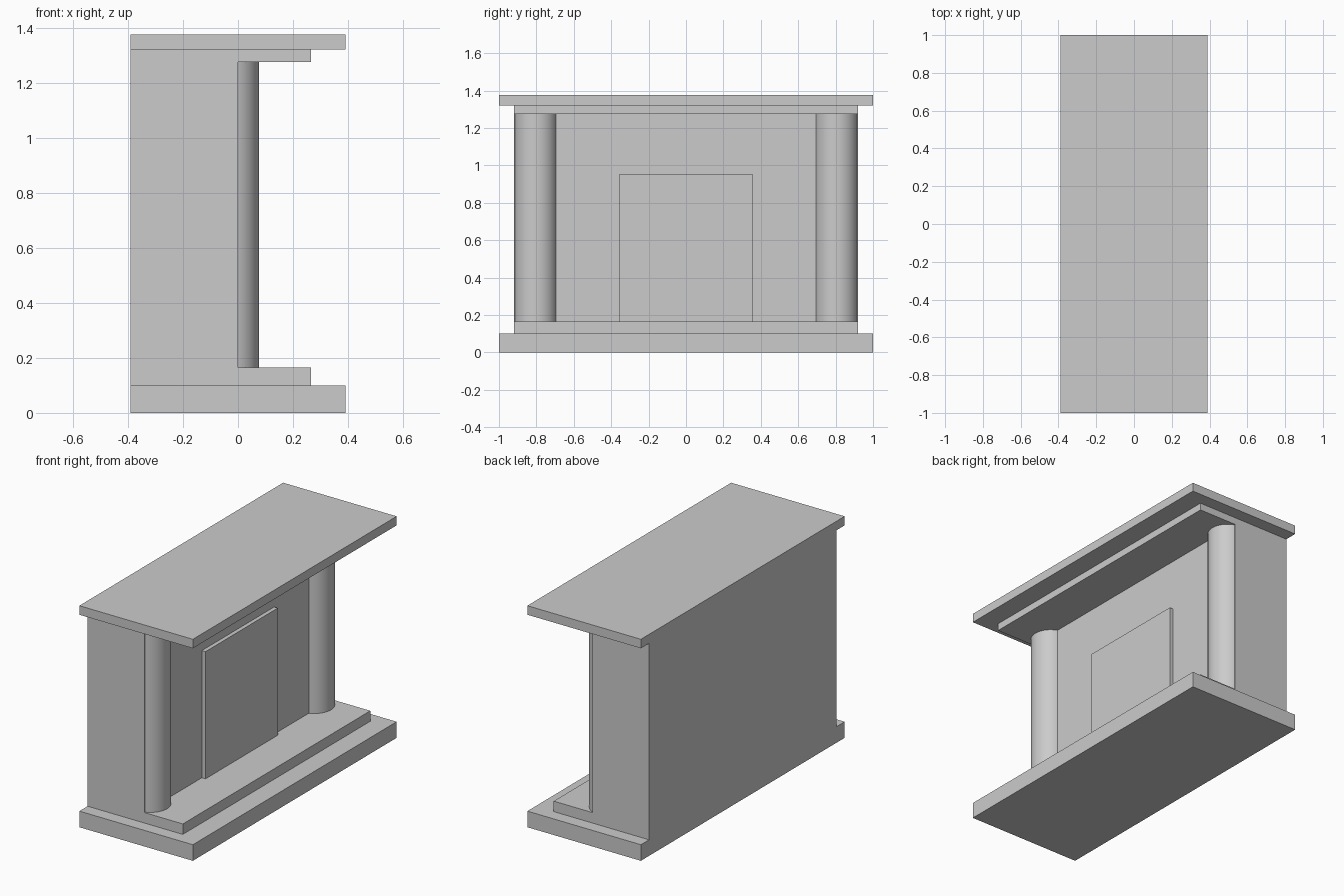
import bpy
import math

old = bpy.data.objects.get("Cube")
if old:
    bpy.data.objects.remove(old, do_unlink=True)

# One plain stone colour for everything
stone = bpy.data.materials.new("plain_grey")
stone.use_nodes = True
grey = (0.6, 0.6, 0.6, 1)
stone.diffuse_color = grey
stone.node_tree.nodes["Principled BSDF"].inputs["Base Color"].default_value = grey

BACK = -0.39
HALF_WIDTH = 0.92


def box(name, x0, x1, half_y, z0, z1):
    """Box symmetric in y, from x0 to x1 and z0 to z1."""
    bpy.ops.mesh.primitive_cube_add(size=1, location=((x0 + x1) / 2, 0, (z0 + z1) / 2))
    ob = bpy.context.object
    ob.name = name
    ob.scale = (x1 - x0, 2 * half_y, z1 - z0)
    bpy.ops.object.transform_apply(location=False, rotation=False, scale=True)
    ob.data.materials.append(stone)
    return ob


def column(name, side, radius=0.116, front=0.077, z0=0.165, z1=1.275):
    """Round column half sunk into the wall, flush with its end."""
    bpy.ops.mesh.primitive_cylinder_add(
        vertices=48, radius=radius, depth=z1 - z0,
        location=(front - radius, side * (HALF_WIDTH - radius), (z0 + z1) / 2))
    ob = bpy.context.object
    ob.name = name
    ob.data.materials.append(stone)
    bpy.ops.object.shade_smooth_by_angle(angle=math.radians(30))


# Hearth: wide plinth with a narrower step on it
box("plinth", BACK, 0.39, 1.0, 0, 0.1)
box("hearth_step", 0, 0.265, HALF_WIDTH, 0.1, 0.165)

# Chimney breast and raised firebox panel
box("chimney_breast", BACK, 0, HALF_WIDTH, 0.1, 1.32)
box("firebox_panel", 0, 0.025, 0.355, 0.165, 0.955)

# Columns at both ends
column("left_column", 1)
column("right_column", -1)

# Mantel: lintel moulding under a wide shelf
box("lintel", 0, 0.265, HALF_WIDTH, 1.275, 1.32)
box("mantel_shelf", BACK, 0.39, 1.0, 1.32, 1.376)
